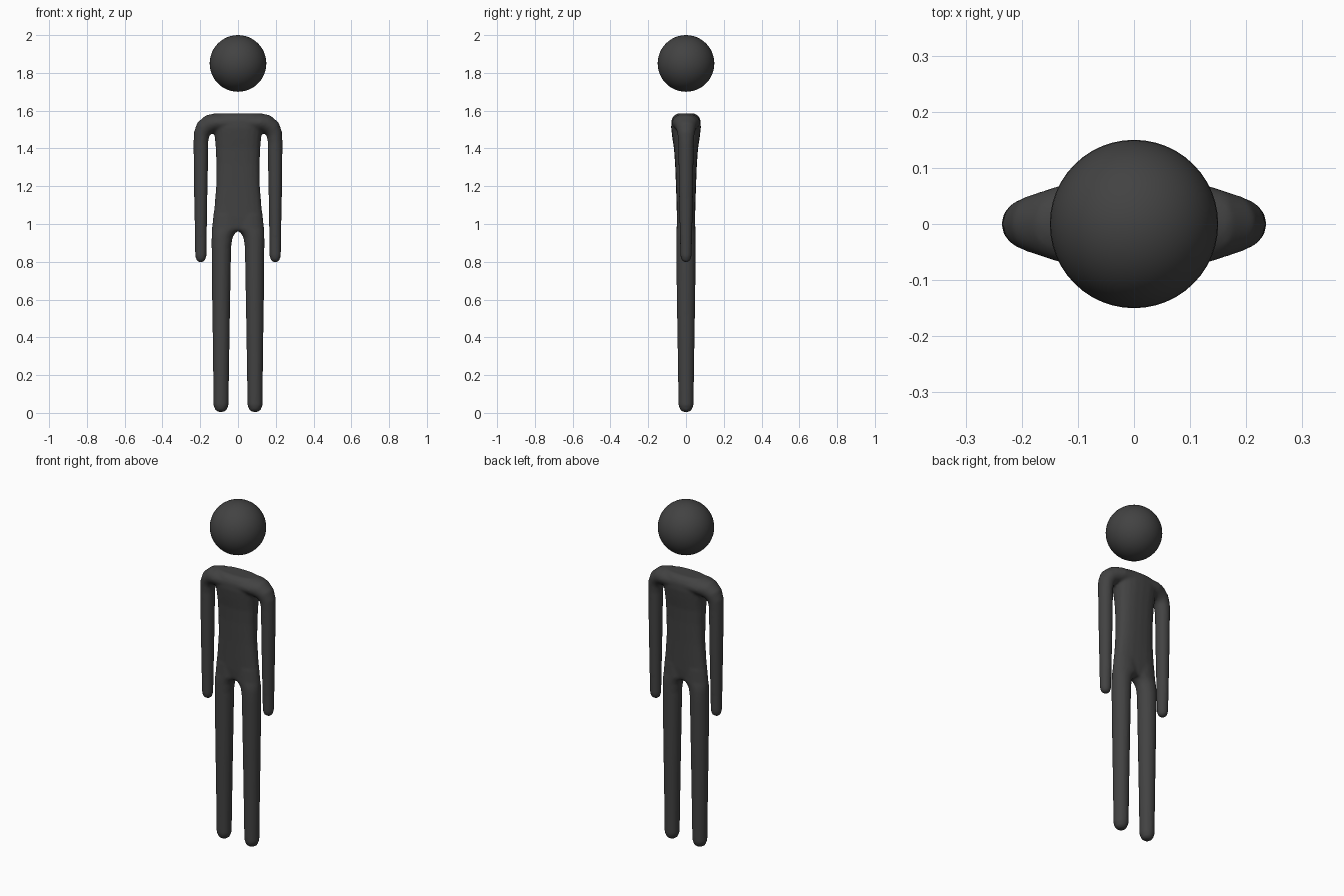
import bpy, bmesh, math
from mathutils import Vector

if "Cube" in bpy.data.objects:
    bpy.data.objects.remove(bpy.data.objects["Cube"])

SIDES = 20
charcoal = bpy.data.materials.new("charcoal")
charcoal.diffuse_color = (0.055, 0.055, 0.055, 1)
charcoal.use_nodes = True
charcoal.node_tree.nodes["Principled BSDF"].inputs["Base Color"].default_value = charcoal.diffuse_color


def loft(bm, rings):
    """Capped tube; ring = (x, z, half width, half depth, tilt of the width axis, squareness)."""
    loops = []
    for x, z, w, d, tilt, power in rings:
        loop = []
        for i in range(SIDES):
            a = 2 * math.pi * i / SIDES
            c, s = math.cos(a), math.sin(a)
            u = w * math.copysign(abs(c) ** power, c)
            v = d * math.copysign(abs(s) ** power, s)
            loop.append(bm.verts.new((x + u * math.cos(tilt), v, z + u * math.sin(tilt))))
        loops.append(loop)
    for a, b in zip(loops, loops[1:]):
        for i in range(SIDES):
            j = (i + 1) % SIDES
            bm.faces.new((a[i], a[j], b[j], b[i]))
    bm.faces.new(loops[0][::-1])
    bm.faces.new(loops[-1])


bm = bmesh.new()

# torso: half width and half depth by height
torso = [(0.962, 0.09, 0.035), (0.985, 0.125, 0.044), (1.03, 0.132, 0.048), (1.10, 0.124, 0.05),
         (1.20, 0.116, 0.053), (1.32, 0.115, 0.058), (1.40, 0.118, 0.064), (1.46, 0.123, 0.073),
         (1.51, 0.13, 0.079), (1.55, 0.13, 0.077), (1.572, 0.125, 0.066), (1.585, 0.115, 0.045)]
loft(bm, [(0, z, w, d, 0, 0.8) for z, w, d in torso])

# legs: inner edge, outer edge and half depth by height
leg = [(0.005, 0.075, 0.105, 0.015), (0.015, 0.06, 0.12, 0.03), (0.04, 0.05, 0.13, 0.04),
       (0.30, 0.046, 0.133, 0.044), (0.60, 0.041, 0.137, 0.049), (0.88, 0.036, 0.14, 0.052),
       (0.93, 0.028, 0.14, 0.052), (0.955, 0.012, 0.139, 0.051), (0.975, -0.02, 0.138, 0.05),
       (1.05, -0.02, 0.131, 0.047)]
for side in (-1, 1):
    loft(bm, [(side * (a + b) / 2, z, (b - a) / 2, d, 0, 1) for z, a, b, d in leg])

# arms: sweep out from the chest, round the shoulder and down to the hand
arm = [(0.04, 1.537, 0.049, 0.077, 90), (0.12, 1.537, 0.049, 0.073, 90),
       (0.152, 1.528, 0.051, 0.062, 68), (0.18, 1.506, 0.047, 0.052, 42),
       (0.193, 1.475, 0.042, 0.045, 16), (0.197, 1.43, 0.039, 0.041, 0),
       (0.197, 1.20, 0.036, 0.038, 0), (0.197, 0.95, 0.032, 0.033, 0),
       (0.197, 0.83, 0.03, 0.03, 0), (0.197, 0.808, 0.023, 0.023, 0),
       (0.197, 0.799, 0.012, 0.012, 0)]
for side in (-1, 1):
    loft(bm, [(side * x, z, w, d, side * math.radians(t), 1) for x, z, w, d, t in arm])

bmesh.ops.recalc_face_normals(bm, faces=bm.faces)
mesh = bpy.data.meshes.new("body")
bm.to_mesh(mesh)
bm.free()
mesh.materials.append(charcoal)
body = bpy.data.objects.new("body", mesh)
bpy.context.collection.objects.link(body)

# fuse the limbs into one soft skin
fuse = body.modifiers.new("fuse", 'REMESH')
fuse.mode = 'VOXEL'
fuse.voxel_size = 0.008
fuse.use_smooth_shade = True
soften = body.modifiers.new("soften", 'SMOOTH')
soften.factor = 0.5
soften.iterations = 4

# floating head
bpy.ops.mesh.primitive_uv_sphere_add(segments=48, ring_count=24, radius=0.15, location=(0, 0, 1.85))
head = bpy.context.object
head.name = "head"
head.data.materials.append(charcoal)
bpy.ops.object.shade_smooth()
